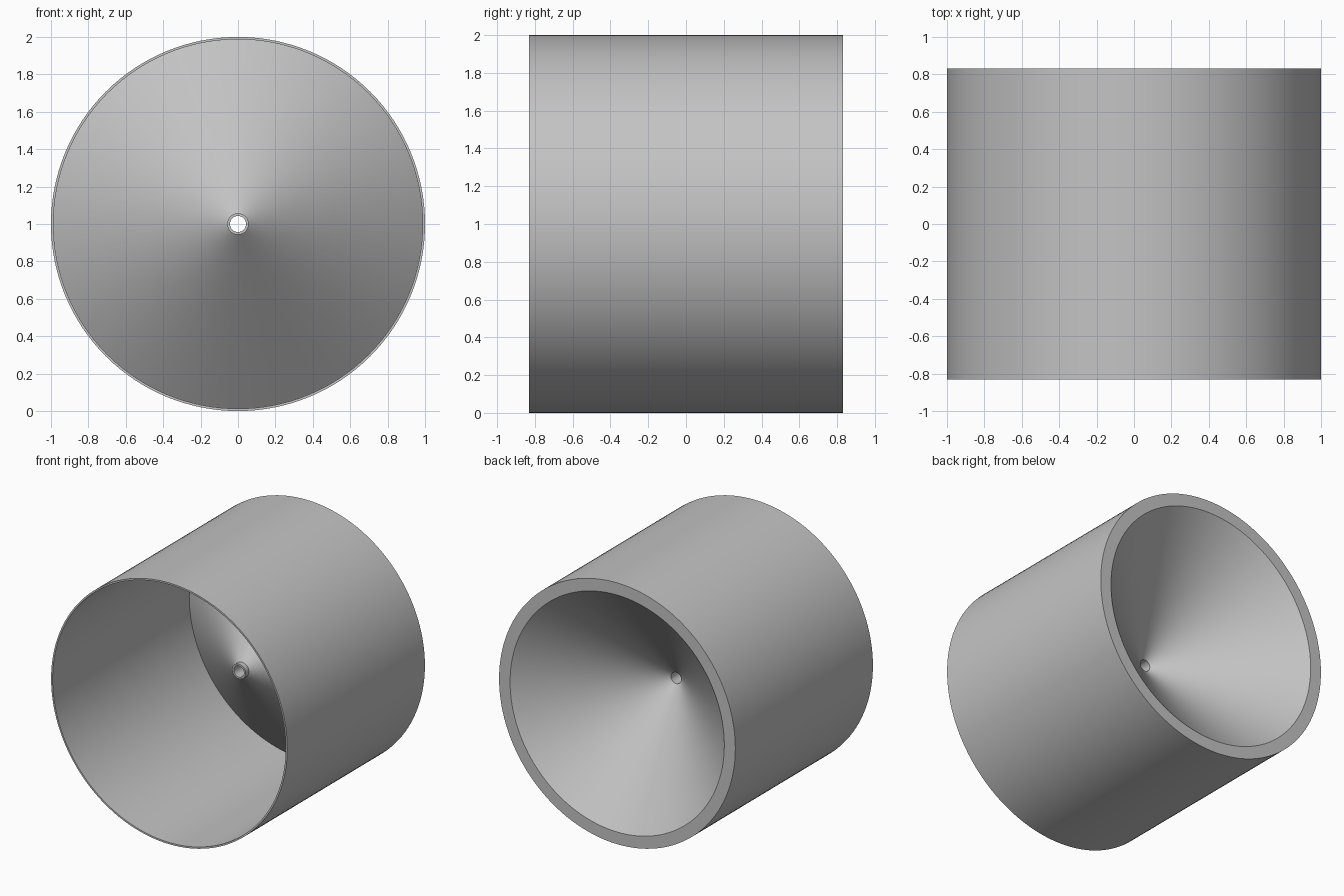
import bpy, bmesh, math
from mathutils import Matrix, Vector

cube = bpy.data.objects.get("Cube")
if cube:
    bpy.data.objects.remove(cube, do_unlink=True)

SEGMENTS = 128

# Plain grey material
grey = bpy.data.materials.new("grey")
grey.use_nodes = True
colour = (0.55, 0.55, 0.55, 1)
grey.diffuse_color = colour
grey.node_tree.nodes["Principled BSDF"].inputs["Base Color"].default_value = colour


def lathe(name, profile):
    """Turn a closed (radius, y) profile around the horizontal y axis at z = 1."""
    bm = bmesh.new()
    verts = [bm.verts.new((r, y, 1)) for r, y in profile]
    edges = [bm.edges.new((a, b)) for a, b in zip(verts, verts[1:] + verts[:1])]
    bmesh.ops.spin(bm, geom=verts + edges, cent=(0, 0, 1), axis=(0, 1, 0),
                   angle=math.tau, steps=SEGMENTS, use_duplicate=False)
    bmesh.ops.remove_doubles(bm, verts=bm.verts, dist=1e-5)
    bmesh.ops.recalc_face_normals(bm, faces=bm.faces)
    mesh = bpy.data.meshes.new(name)
    bm.to_mesh(mesh)
    bm.free()
    mesh.materials.append(grey)
    obj = bpy.data.objects.new(name, mesh)
    bpy.context.collection.objects.link(obj)
    bpy.ops.object.select_all(action='DESELECT')
    obj.select_set(True)
    bpy.context.view_layer.objects.active = obj
    bpy.ops.object.shade_smooth_by_angle(angle=math.radians(30))
    return obj


# Thin tube, funnel wall and short spout as one turned shell
lathe("funnel_cylinder", [
    (1.0, -0.832),     # front rim
    (1.0, 0.832),      # back rim
    (0.907, 0.832),    # funnel mouth
    (0.043, 0.12),     # funnel throat
    (0.043, 0.01),     # spout bore
    (0.057, 0.01),     # spout tip
    (0.057, 0.05),     # spout root
    (0.987, 0.82),     # funnel underside meets the tube
    (0.987, -0.832),   # inside of front rim
])
